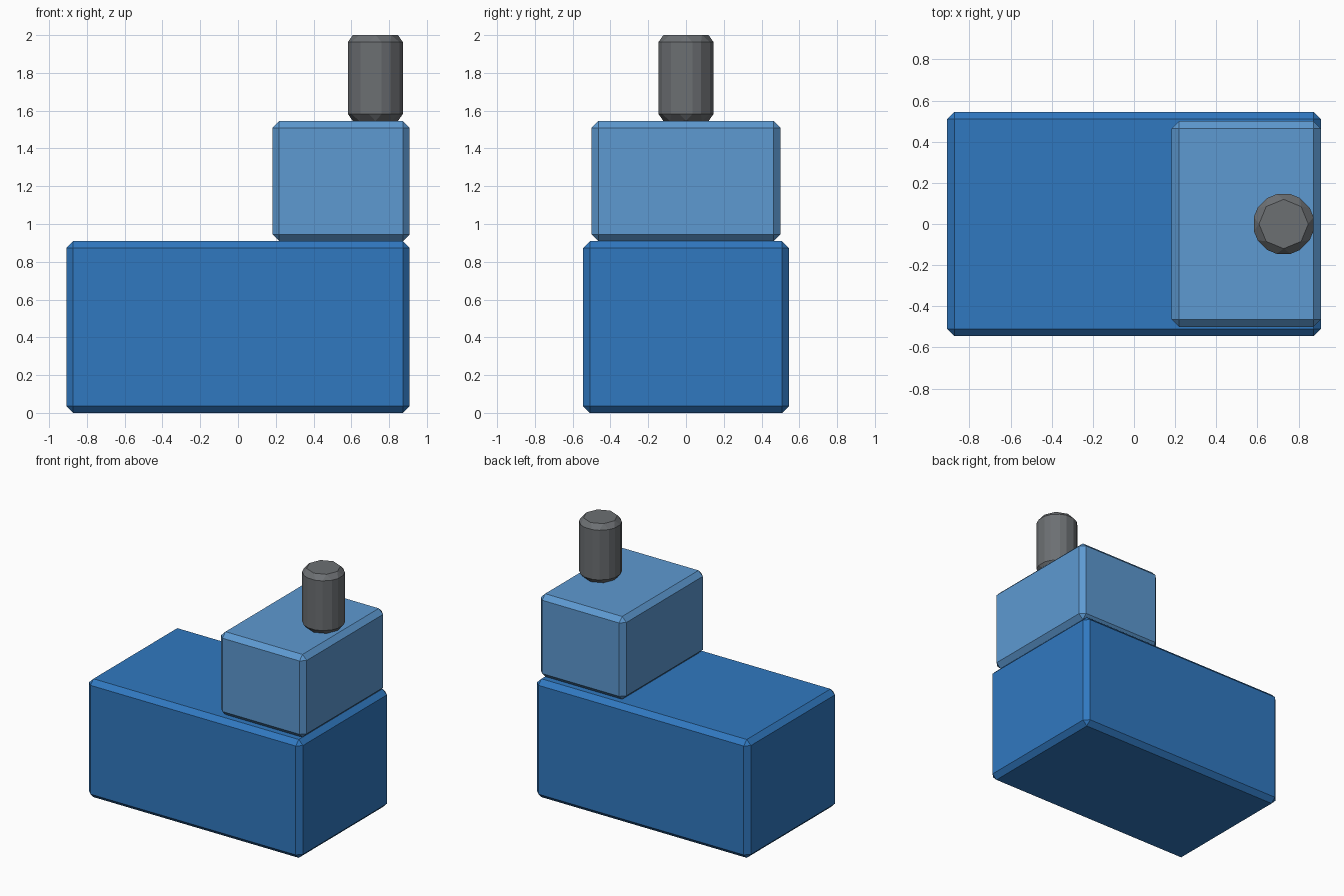
import bpy
import math

if "Cube" in bpy.data.objects:
    bpy.data.objects.remove(bpy.data.objects["Cube"])

U = 1 / 1.1      # one design unit
BEVEL = 0.04 * U


def finish(obj, name, color):
    """Name, colour and chamfer a part."""
    obj.name = name
    bpy.ops.object.transform_apply(location=False, rotation=True, scale=True)
    mat = bpy.data.materials.new(name + "_paint")
    mat.diffuse_color = (*color, 1)
    mat.use_nodes = True
    mat.node_tree.nodes["Principled BSDF"].inputs["Base Color"].default_value = mat.diffuse_color
    obj.data.materials.append(mat)
    mod = obj.modifiers.new("chamfer", 'BEVEL')
    mod.width = BEVEL
    mod.segments = 1
    mod.limit_method = 'ANGLE'
    mod.angle_limit = math.radians(30)


def block(name, size, x, z0, color):
    """Chamfered box standing on height z0."""
    bpy.ops.mesh.primitive_cube_add(size=1, location=(x * U, 0, (z0 + size[2] / 2) * U))
    obj = bpy.context.object
    obj.scale = [s * U for s in size]
    finish(obj, name, color)


# Main body and the cab above its right end
block("body", (2.0, 1.2, 1.0), 0, 0, (0.03, 0.19, 0.53))
block("cab", (0.8, 1.1, 0.7), 0.6, 1.0, (0.11, 0.32, 0.64))

# Octagonal chimney with every edge chamfered, corners on the axes
bpy.ops.mesh.primitive_cylinder_add(vertices=8, radius=0.175 * U, depth=0.5 * U,
                                    location=(0.8 * U, 0, 1.95 * U))
finish(bpy.context.object, "chimney", (0.15, 0.16, 0.17))
